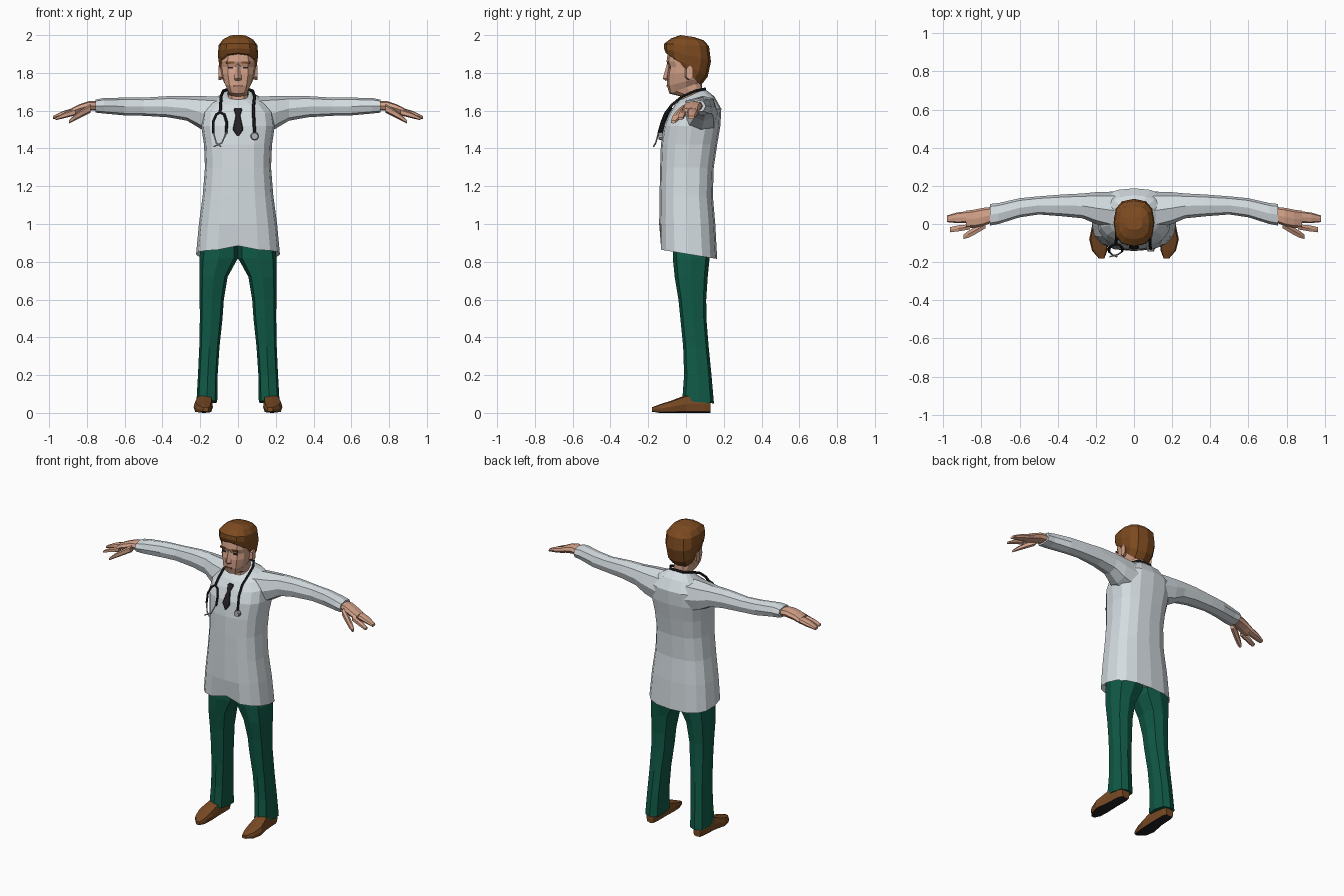
import bpy, bmesh, math
from mathutils import Vector


def material(name, r, g, b):
    m = bpy.data.materials.new(name)
    m.diffuse_color = (r, g, b, 1)
    return m


COAT = material("coat white", 0.66, 0.72, 0.75)
GREEN = material("trouser green", 0.005, 0.10, 0.06)
SKIN = material("skin", 0.66, 0.36, 0.25)
HAIR = material("hair brown", 0.20, 0.068, 0.014)
SHOE = material("shoe brown", 0.19, 0.068, 0.018)
BLACK = material("black", 0.015, 0.015, 0.018)
METAL = material("metal grey", 0.45, 0.46, 0.48)
LIP = material("lip brown", 0.28, 0.12, 0.08)


def finish(name, bm, mat, mirror=False):
    bmesh.ops.recalc_face_normals(bm, faces=bm.faces)
    me = bpy.data.meshes.new(name)
    bm.to_mesh(me)
    bm.free()
    me.materials.append(mat)
    ob = bpy.data.objects.new(name, me)
    bpy.context.collection.objects.link(ob)
    if mirror:
        ob.modifiers.new("mirror", 'MIRROR')
    return ob


def loft(name, axis, rows, mat, n=8, p=2.6, mirror=False):
    """Skin rounded sections. Row: position (or front, back position for
    tilted z sections), then low and high limits on the two other axes."""
    bm = bmesh.new()
    rings = []
    for row in rows:
        if len(row) == 5:
            row = (row[0],) + tuple(row)
        f, k, a0, a1, b0, b1 = row
        ring = []
        for i in range(n):
            t = -math.pi / 2 + 2 * math.pi * i / n
            c, s = round(math.cos(t), 6), round(math.sin(t), 6)
            c = math.copysign(abs(c) ** (2 / p), c)
            s = math.copysign(abs(s) ** (2 / p), s)
            a = (a0 + a1) / 2 + c * (a1 - a0) / 2
            b = (b0 + b1) / 2 + s * (b1 - b0) / 2
            q = f + (k - f) * (s + 1) / 2
            co = {'x': (q, a, b), 'y': (a, q, b), 'z': (a, b, q)}[axis]
            ring.append(bm.verts.new(co))
        rings.append(ring)
    for r, u in zip(rings, rings[1:]):
        for i in range(n):
            j = (i + 1) % n
            bm.faces.new((r[i], r[j], u[j], u[i]))
    bm.faces.new(rings[0])
    bm.faces.new(rings[-1])
    return finish(name, bm, mat, mirror)


def sym(rows):
    """Expand (front z, back z, half width, y0, y1) to full rows."""
    return [(f, k, -w, w, y0, y1) for f, k, w, y0, y1 in rows]


def box(name, centre, size, mat, mirror=False):
    bm = bmesh.new()
    bmesh.ops.create_cube(bm, size=1)
    for v in bm.verts:
        v.co = Vector(centre) + Vector([v.co[i] * size[i] for i in range(3)])
    return finish(name, bm, mat, mirror)


def tube(name, pts, radius, mat):
    cu = bpy.data.curves.new(name, 'CURVE')
    cu.dimensions = '3D'
    cu.bevel_depth = radius
    cu.bevel_resolution = 1
    cu.use_fill_caps = True
    sp = cu.splines.new('POLY')
    sp.points.add(len(pts) - 1)
    for q, co in zip(sp.points, pts):
        q.co = (*co, 1)
    tmp = bpy.data.objects.new(name + " path", cu)
    bm = bmesh.new()
    bpy.context.collection.objects.link(tmp)
    dg = bpy.context.evaluated_depsgraph_get()
    bm.from_mesh(tmp.evaluated_get(dg).to_mesh())
    bpy.data.objects.remove(tmp)
    for f in bm.faces:
        f.smooth = False
    return finish(name, bm, mat)


# Coat body, with a notch at the front opening of the hem
coat = loft("coat_body", 'z', sym([
    (0.89, 0.85, 0.20, -0.12, 0.145), (0.865, 0.815, 0.222, -0.14, 0.165),
    (1.0, 1.0, 0.207, -0.142, 0.155), (1.15, 1.15, 0.187, -0.14, 0.142),
    (1.3, 1.3, 0.175, -0.137, 0.147), (1.42, 1.42, 0.18, -0.133, 0.165),
    (1.52, 1.52, 0.195, -0.118, 0.182), (1.585, 1.61, 0.185, -0.09, 0.187),
    (1.63, 1.675, 0.14, -0.06, 0.15), (1.655, 1.715, 0.072, -0.035, 0.10)]),
    COAT, n=16)
for v in coat.data.vertices:
    if abs(v.co.x) < 0.01 and v.co.y < -0.1 and v.co.z < 0.95:
        v.co += Vector((0, 0.02, 0.02))

# Sleeves
loft("sleeve", 'x', [
    (0.10, -0.03, 0.17, 1.47, 1.675), (0.20, 0.0, 0.167, 1.505, 1.677),
    (0.27, 0.03, 0.16, 1.547, 1.677), (0.37, 0.04, 0.155, 1.565, 1.677),
    (0.50, 0.05, 0.145, 1.573, 1.669), (0.60, 0.035, 0.135, 1.575, 1.669),
    (0.71, 0.0, 0.11, 1.585, 1.667), (0.755, -0.008, 0.105, 1.59, 1.658)],
    COAT, mirror=True)

# Hands
loft("palm", 'x', [
    (0.74, 0.01, 0.09, 1.60, 1.65), (0.79, -0.01, 0.085, 1.60, 1.65),
    (0.84, -0.02, 0.075, 1.588, 1.634), (0.88, -0.02, 0.07, 1.575, 1.614)],
    SKIN, mirror=True)
loft("fingers", 'x', [
    (0.87, 0.005, 0.068, 1.578, 1.615), (0.93, 0.005, 0.06, 1.565, 1.597),
    (0.98, 0.01, 0.045, 1.555, 1.572)], SKIN, mirror=True)
loft("index_finger", 'x', [
    (0.86, -0.03, 0.0, 1.575, 1.61), (0.92, -0.04, -0.005, 1.56, 1.59),
    (0.965, -0.045, -0.015, 1.55, 1.565)], SKIN, n=6, mirror=True)
loft("thumb", 'x', [
    (0.78, -0.025, 0.02, 1.59, 1.635), (0.83, -0.055, -0.01, 1.565, 1.605),
    (0.87, -0.075, -0.035, 1.545, 1.575), (0.895, -0.08, -0.055, 1.532, 1.55)],
    SKIN, n=6, mirror=True)

# Trousers
loft("trouser_leg", 'z', [
    (0.065, 0.05, 0.11, 0.22, -0.02, 0.148), (0.2, 0.108, 0.212, -0.01, 0.135),
    (0.35, 0.098, 0.205, -0.015, 0.12), (0.5, 0.082, 0.202, -0.03, 0.108),
    (0.6, 0.075, 0.203, -0.04, 0.107), (0.72, 0.055, 0.204, -0.06, 0.115),
    (0.82, 0.0, 0.205, -0.07, 0.125), (0.92, 0.0, 0.19, -0.07, 0.12)],
    GREEN, p=3, mirror=True)

# Shoes, with black soles on the faces that point down
shoe = loft("shoe", 'y', [
    (0.13, 0.145, 0.20, 0, 0.07), (0.10, 0.135, 0.212, 0, 0.10),
    (0.0, 0.135, 0.218, 0, 0.095), (-0.08, 0.133, 0.235, 0, 0.064),
    (-0.14, 0.14, 0.22, 0, 0.045), (-0.18, 0.155, 0.185, 0.006, 0.03)],
    SHOE, p=4, mirror=True)
shoe.data.materials.append(BLACK)
for f in shoe.data.polygons:
    f.material_index = int(f.normal.z < -0.6)

# Head and neck
loft("head", 'z', sym([
    (1.60, 1.66, 0.055, -0.03, 0.09), (1.675, 1.72, 0.055, -0.025, 0.085),
    (1.69, 1.755, 0.058, -0.088, 0.085), (1.73, 1.78, 0.077, -0.10, 0.10),
    (1.79, 1.81, 0.09, -0.10, 0.11), (1.83, 1.83, 0.092, -0.092, 0.11),
    (1.86, 1.86, 0.093, -0.103, 0.11), (1.92, 1.92, 0.09, -0.095, 0.11),
    (1.97, 1.97, 0.06, -0.06, 0.07)]), SKIN, n=12)
loft("nose", 'z', sym([
    (1.758, 1.765, 0.018, -0.108, -0.08), (1.77, 1.77, 0.02, -0.123, -0.08),
    (1.85, 1.85, 0.01, -0.10, -0.08)]), SKIN, n=4, p=2)
loft("ear", 'x', [(0.08, -0.01, 0.025, 1.765, 1.83),
                  (0.104, 0.0, 0.04, 1.762, 1.84)], SKIN, n=6, mirror=True)
loft("hair", 'z', sym([
    (1.895, 1.735, 0.088, -0.09, 0.08), (1.905, 1.78, 0.10, -0.107, 0.115),
    (1.93, 1.86, 0.107, -0.117, 0.132), (1.955, 1.94, 0.102, -0.115, 0.122),
    (1.982, 1.972, 0.08, -0.08, 0.095), (2.0, 1.99, 0.045, -0.03, 0.04)]),
    HAIR, n=12)

# Face details
box("eyebrow", (0.042, -0.094, 1.854), (0.045, 0.009, 0.010), HAIR, True)
box("eye", (0.040, -0.084, 1.827), (0.026, 0.009, 0.010), BLACK, True)
box("mouth", (0, -0.098, 1.732), (0.045, 0.009, 0.009), LIP)

# Tie lying on the coat front
loft("tie", 'z', [(z, -w, w, y - 0.007, y + 0.002) for z, w, y in (
    (1.615, 0.016, -0.070), (1.605, 0.022, -0.077), (1.575, 0.012, -0.095),
    (1.50, 0.028, -0.121), (1.465, 0.004, -0.127))], BLACK, n=8, p=4)

# Stethoscope
tube("stethoscope_tube", [
    (-0.095, -0.105, 1.59), (-0.092, -0.075, 1.63), (-0.09, -0.02, 1.675),
    (-0.078, 0.05, 1.705), (-0.045, 0.10, 1.715), (0.045, 0.10, 1.715),
    (0.078, 0.05, 1.705), (0.088, -0.02, 1.675), (0.083, -0.075, 1.63),
    (0.083, -0.11, 1.57), (0.088, -0.13, 1.48)], 0.008, BLACK)
tube("stethoscope_fork", [
    (-0.13, -0.145, 1.48), (-0.132, -0.128, 1.54), (-0.115, -0.112, 1.58),
    (-0.095, -0.105, 1.592), (-0.073, -0.112, 1.58), (-0.06, -0.128, 1.54),
    (-0.062, -0.142, 1.48)], 0.007, BLACK)
for x0, x1, x2 in ((-0.13, -0.115, -0.09), (-0.062, -0.085, -0.128)):
    tube("stethoscope_earpiece", [(x0, -0.145, 1.485), (x1, -0.16, 1.43),
                                  (x2, -0.172, 1.41)], 0.004, METAL)
loft("stethoscope_disc", 'y', [(-0.145, 0.07, 0.106, 1.447, 1.483),
                               (-0.125, 0.066, 0.11, 1.443, 1.487)],
     METAL, n=10, p=2)
